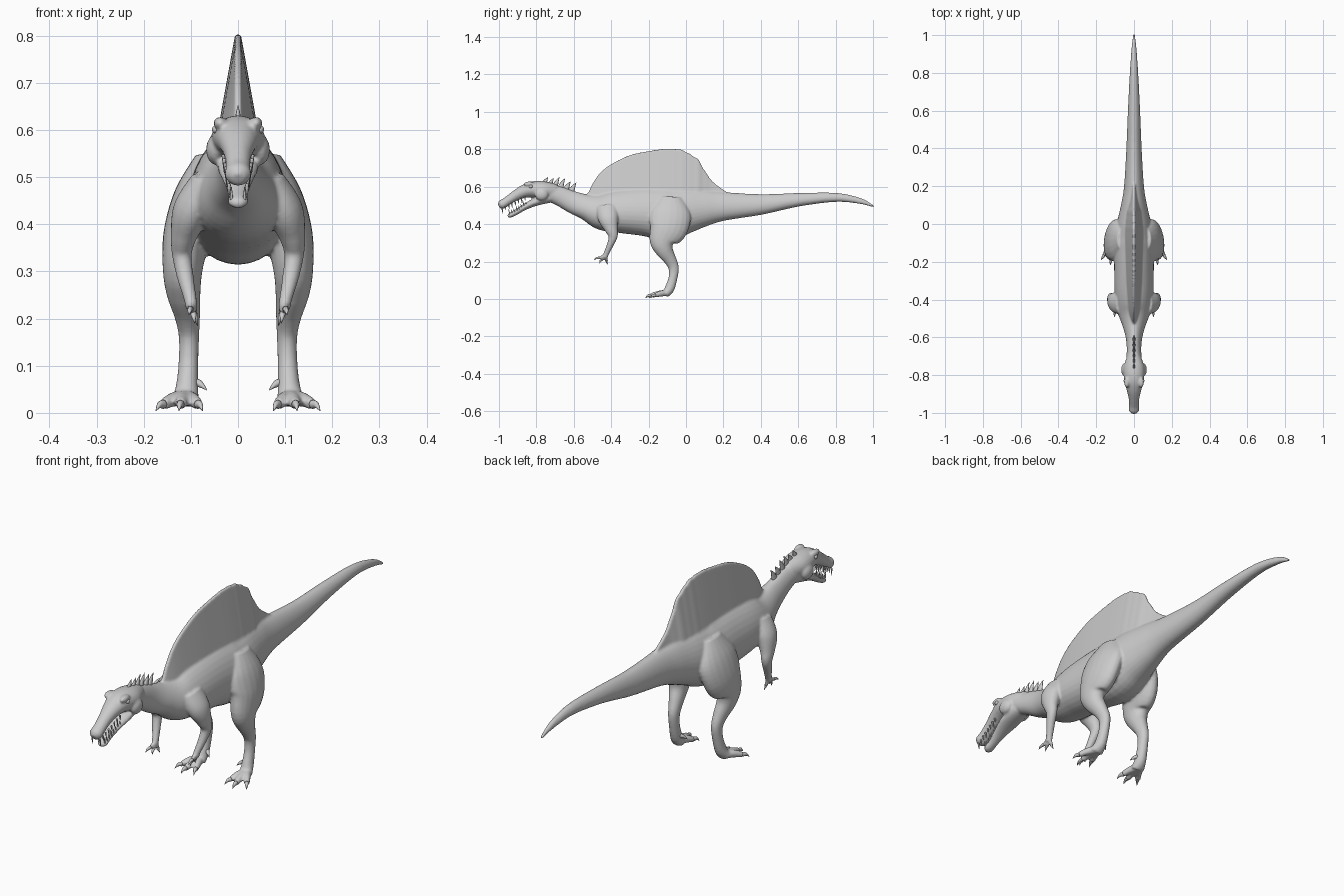
import bpy, bmesh, math
from mathutils import Vector, Matrix

if "Cube" in bpy.data.objects:
    bpy.data.objects.remove(bpy.data.objects["Cube"])

X = Vector((1, 0, 0))


def spline(rows, steps):
    """Catmull-Rom interpolation of rows of numbers."""
    out = []
    for i in range(len(rows) - 1):
        a, b, c, d = (rows[max(0, min(len(rows) - 1, i + k))] for k in (-1, 0, 1, 2))
        for s in range(steps):
            t = s / steps
            out.append([0.5 * (2 * q + (r - p) * t + (2 * p - 5 * q + 4 * r - w) * t * t
                        + (3 * q - p - 3 * r + w) * t ** 3) for p, q, r, w in zip(a, b, c, d)])
    out.append(list(rows[-1]))
    return out


def skin(bm, rings):
    """Bridge rings of points into a closed skin."""
    vs = [[bm.verts.new(p) for p in ring] for ring in rings]
    n = len(vs[0])
    for a, b in zip(vs, vs[1:]):
        for i in range(n):
            j = (i + 1) % n
            bm.faces.new((a[i], a[j], b[j], b[i]))
    bm.faces.new(vs[0])
    bm.faces.new(vs[-1])


def tube(bm, rows, side=1, n=20, steps=5, egg=0.0):
    """Elliptical tube; rows are x, y, z, side radius, other radius."""
    rows = spline([(r[0] * side, *r[1:]) for r in rows], steps)
    c = [Vector(r[:3]) for r in rows]
    rings = []
    for i, r in enumerate(rows):
        t = (c[min(i + 1, len(c) - 1)] - c[max(i - 1, 0)]).normalized()
        u = (X - t * t.dot(X)).normalized()
        v = u.cross(t)
        ring = []
        for k in range(n):
            a = 2 * math.pi * k / n
            w = abs(r[3]) * (1 - egg * math.sin(a))
            ring.append(c[i] + u * w * math.cos(a) + v * abs(r[4]) * math.sin(a))
        rings.append(ring)
    skin(bm, rings)


def ball(bm, loc, size):
    m = Matrix.Translation(loc) @ Matrix.Diagonal((*size, 1))
    bmesh.ops.create_uvsphere(bm, u_segments=16, v_segments=10, radius=1, matrix=m)


def spike(bm, base, tip, rx, rv, side=1, bend=(0, 0, 0), n=8):
    b, t = Vector(base), Vector(tip)
    m = b.lerp(t, 0.5) + Vector(bend)
    tube(bm, [(*b, rx, rv), (*m, rx * 0.7, rv * 0.7), (*t, 0.0006, 0.0006)], side, n, 3)


def finish(bm, name):
    bmesh.ops.recalc_face_normals(bm, faces=bm.faces[:])
    for f in bm.faces:
        f.smooth = True
    me = bpy.data.meshes.new(name)
    bm.to_mesh(me)
    bm.free()
    ob = bpy.data.objects.new(name, me)
    bpy.context.collection.objects.link(ob)
    return ob


skin_bm, claws, teeth, crest, eyes = (bmesh.new() for _ in range(5))

# Neck, trunk and tail: y, z, half width, half height
trunk = [(-.76, .58, .045, .045), (-.67, .547, .038, .052), (-.6, .515, .043, .06),
         (-.53, .49, .062, .07), (-.45, .468, .09, .1), (-.35, .47, .102, .118),
         (-.22, .468, .104, .132), (-.1, .457, .105, .143), (0, .475, .09, .125),
         (.1, .488, .068, .1), (.2, .495, .052, .077), (.4, .505, .04, .055),
         (.6, .53, .032, .036), (.8, .543, .022, .024), (.93, .524, .013, .016),
         (1.005, .494, .005, .005)]
tube(skin_bm, [(0, *r) for r in trunk], n=32, egg=0.15)

# Back sail, thin at the ridge and thick at the root
ridge = [(-.55, .55), (-.525, .565), (-.5, .615), (-.46, .672), (-.4, .72), (-.3, .768),
         (-.2, .79), (-.1, .803), (-.03, .795), (.03, .765), (.07, .735), (.1, .68),
         (.15, .62), (.22, .57)]
rings = []
for y, top in spline(ridge, 6):
    if -.05 < y < .13:
        top += 0.006 * abs(math.sin(y * 75))
    base = min(.52, top - .05)
    half = []
    for k in range(9):
        z = base + (top - base) * k / 8
        half.append((.006 + .18 * (top - z), z))
    rings.append([(x, y, z) for x, z in half] + [(-x, y, z) for x, z in reversed(half)])
skin(skin_bm, rings)

# Skull with bulbous snout, and lower jaw
tube(skin_bm, [(0, -.70, .568, .036, .045), (0, -.76, .58, .056, .048), (0, -.82, .585, .053, .044),
               (0, -.87, .573, .041, .035), (0, -.92, .547, .029, .027), (0, -.96, .52, .026, .024),
               (0, -.985, .504, .028, .025), (0, -1.0, .495, .014, .014)])
tube(skin_bm, [(0, -.73, .54, .04, .026), (0, -.8, .52, .044, .022), (0, -.86, .493, .032, .017),
               (0, -.91, .463, .021, .015), (0, -.94, .447, .022, .013), (0, -.954, .442, .01, .007)])

LEG = [(.06, -.08, .54, .03, .06), (.085, -.085, .46, .05, .11), (.108, -.095, .38, .05, .105),
       (.117, -.125, .31, .043, .072), (.116, -.115, .26, .037, .048), (.108, -.085, .21, .028, .034),
       (.104, -.066, .165, .022, .028), (.105, -.07, .11, .021, .024), (.108, -.088, .055, .024, .026),
       (.112, -.11, .024, .03, .02)]
ARM = [(.065, -.42, .49, .035, .06), (.098, -.415, .43, .04, .055), (.115, -.4, .375, .028, .036),
       (.119, -.39, .335, .021, .025), (.112, -.405, .29, .018, .018), (.102, -.425, .245, .014, .015),
       (.098, -.435, .222, .013, .016)]
TOES = [(.158, -.165), (.122, -.188), (.085, -.172)]
FINGERS = [(.104, -.492, .208), (.092, -.462, .19), (.086, -.418, .185)]

for s in (-1, 1):
    # Hind leg and foot
    tube(skin_bm, LEG, s)
    for x, y in TOES:
        root, end = Vector((.112, -.095, .032)), Vector((x, y, .018))
        mid = root.lerp(end, .55) + Vector((0, 0, .004))
        tube(skin_bm, [(*root, .018, .018), (*mid, .015, .016), (*end, .012, .012)], s, 12)
        tip = end + (end - root).normalized() * .03
        tip.z = .004
        spike(claws, end, tip, .009, .01, s, (0, 0, .006))
    spike(claws, (.092, -.085, .065), (.066, -.105, .048), .01, .01, s, (0, 0, .004))
    # Arm and hand
    tube(skin_bm, ARM, s)
    for f in FINGERS:
        root, tip = Vector((.098, -.432, .232)), Vector(f)
        mid = root.lerp(tip, .6)
        tube(skin_bm, [(*root, .009, .009), (*mid, .0075, .0075)], s, 10)
        spike(claws, root.lerp(tip, .5), tip, .007, .007, s, (0, -.004, .003))
    # Cheek and brow
    ball(skin_bm, (s * .048, -.772, .558), (.02, .036, .032))
    ball(skin_bm, (s * .038, -.838, .614), (.014, .03, .014))
    ball(eyes, (s * .047, -.83, .601), (.008, .011, .009))
    # Teeth along both jaws
    for i in range(8):
        t = i / 7
        long = .024 if i % 3 == 0 else .016
        y, z, x = -.983 + .12 * t, .486 + .062 * t, .019 + .012 * t
        spike(teeth, (x, y, z), (x, y + .004, z - long - .006), .004, .004, s)
        y, z, x = -.942 + .09 * t, .452 + .048 * t, .014 + .012 * t
        spike(teeth, (x, y, z), (x, y - .006, z + long + .004), .0035, .0035, s)

# Row of spines on the back of the neck
for i in range(6):
    y, z = -.765 + .03 * i, .618 - .006 * i
    h = .045 if i in (2, 3) else .034
    spike(crest, (0, y, z - .018), (0, y + .028, z + h), .009, .017, 1, (0, -.003, 0))

# Fuse the body parts into one smooth hide
hide = finish(skin_bm, "body")
rm = hide.modifiers.new("fuse", 'REMESH')
rm.mode = 'VOXEL'
rm.voxel_size = .005
rm.use_smooth_shade = True
sm = hide.modifiers.new("soften", 'SMOOTH')
sm.factor = .5
sm.iterations = 6

finish(claws, "claws")
finish(teeth, "teeth")
finish(crest, "neck_spines")
finish(eyes, "eyes")
